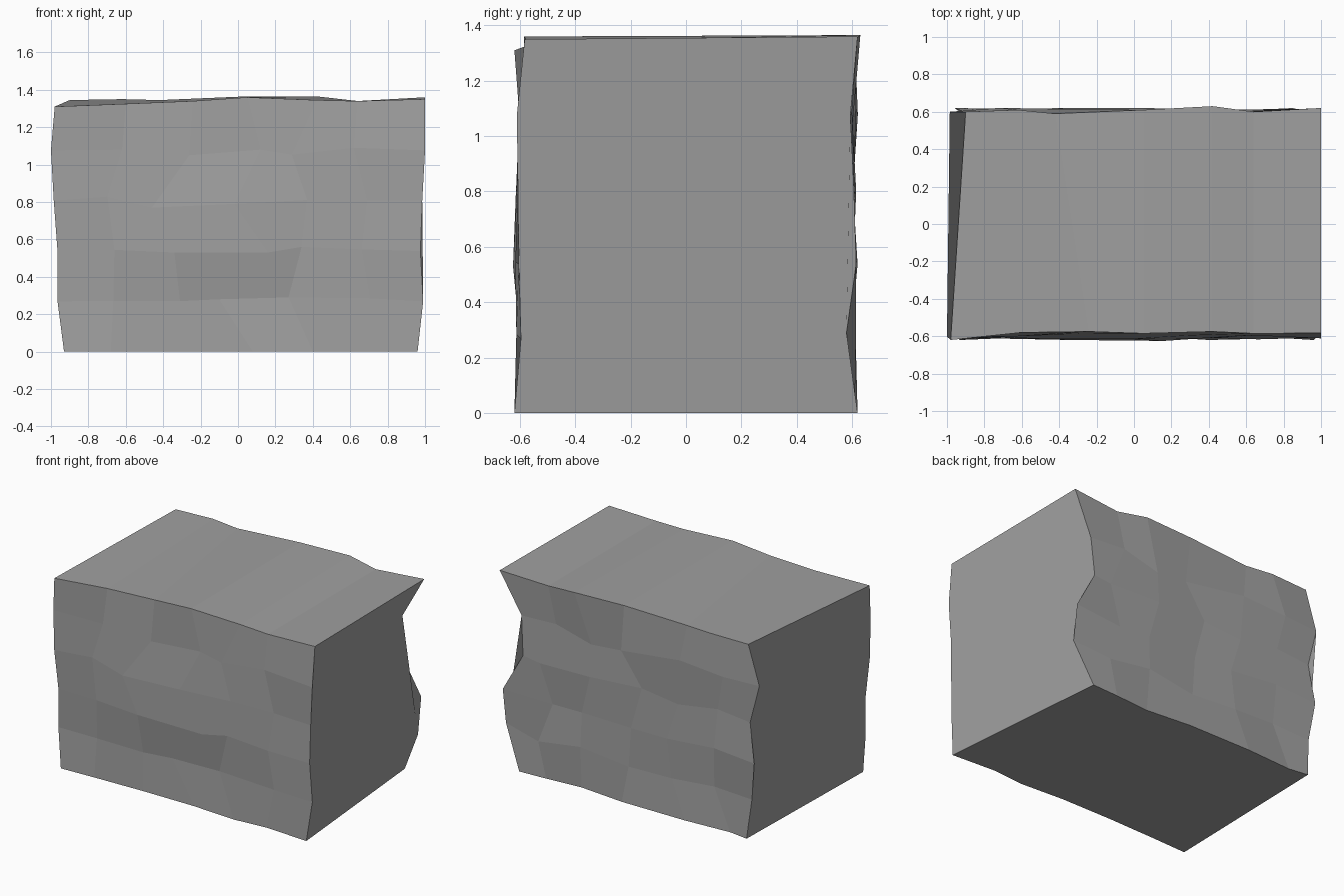
import bpy
import bmesh
import random

random.seed(4)

old = bpy.data.objects.get("Cube")
if old:
    bpy.data.objects.remove(old, do_unlink=True)

COLS, ROWS, HEIGHT = 6, 5, 1.345


def grey_stone():
    mat = bpy.data.materials.new("grey_stone")
    mat.use_nodes = True
    colour = (0.35, 0.35, 0.35, 1.0)
    mat.diffuse_color = colour
    mat.node_tree.nodes["Principled BSDF"].inputs["Base Color"].default_value = colour
    return mat


def rough_wall(bm, depth, left, right, bottom, top, chips):
    """Grid of chipped facets: measured rim, gently jittered interior."""
    grid = []
    for r in range(ROWS + 1):
        row = []
        for c in range(COLS + 1):
            t = c / COLS
            x = left[r] + (right[r] - left[r]) * t
            y = depth + random.uniform(-0.014, 0.014)
            z = HEIGHT * r / ROWS
            if r == 0:
                x, y = bottom[c]
            elif r == ROWS:
                x, y, z = top[c]
            elif (r, c) in chips:
                x, y, z = chips[r, c]
            elif 0 < c < COLS:
                x += random.uniform(-0.05, 0.05)
                z += random.uniform(-0.025, 0.025)
            row.append(bm.verts.new((x, y, z)))
        grid.append(row)
    for r in range(ROWS):
        for c in range(COLS):
            bm.faces.new((grid[r][c], grid[r][c + 1], grid[r + 1][c + 1], grid[r + 1][c]))
    return grid


bm = bmesh.new()

# Front wall
front = rough_wall(
    bm, -0.605,
    left=(-0.93, -0.965, -0.965, -0.985, -1.0, -0.98),
    right=(0.96, 0.99, 0.975, 0.985, 1.0, 1.0),
    bottom=((-0.93, -0.62), (-0.68, -0.61), (-0.31, -0.6), (0.08, -0.6),
            (0.4, -0.62), (0.64, -0.6), (0.96, -0.62)),
    top=((-0.98, -0.62, 1.31), (-0.6, -0.58, 1.325), (-0.24, -0.575, 1.34),
         (0.05, -0.585, 1.36), (0.42, -0.575, 1.345), (0.64, -0.585, 1.34),
         (1.0, -0.583, 1.35)),
    chips={(1, 2): (-0.31, -0.6, 0.27), (1, 3): (-0.1, -0.585, 0.28),
           (1, 4): (0.27, -0.59, 0.29), (2, 2): (-0.34, -0.62, 0.53),
           (2, 3): (0.16, -0.625, 0.53), (2, 4): (0.34, -0.605, 0.56),
           (3, 2): (-0.46, -0.615, 0.77), (3, 3): (-0.02, -0.615, 0.79),
           (4, 1): (-0.62, -0.6, 1.08), (4, 2): (-0.26, -0.585, 1.05),
           (4, 3): (0.12, -0.585, 1.08), (4, 5): (0.62, -0.595, 1.09)})

# Back wall
back = rough_wall(
    bm, 0.607,
    left=(-0.9, -0.925, -0.96, -0.916, -0.985, -0.9),
    right=(0.85, 0.98, 0.98, 0.83, 0.85, 1.0),
    bottom=((-0.9, 0.62), (-0.76, 0.6), (-0.42, 0.62), (0.06, 0.62),
            (0.39, 0.59), (0.65, 0.61), (0.85, 0.62)),
    top=((-0.9, 0.6, 1.345), (-0.62, 0.61, 1.35), (-0.42, 0.59, 1.345),
         (0.05, 0.61, 1.365), (0.42, 0.63, 1.365), (0.64, 0.6, 1.34),
         (1.0, 0.62, 1.36)),
    chips={(1, 6): (0.98, 0.58, 0.29), (4, 5): (0.58, 0.6, 1.09),
           (4, 4): (0.31, 0.6, 1.02), (4, 3): (0.08, 0.6, 1.04),
           (3, 5): (0.7, 0.61, 0.79), (3, 4): (0.31, 0.615, 0.8)})

# Top strips, flat sides and flat base
for c in range(COLS):
    bm.faces.new((front[-1][c], front[-1][c + 1], back[-1][c + 1], back[-1][c]))
bm.faces.new(front[0] + back[0][::-1])
for c in (0, COLS):
    bm.faces.new([row[c] for row in front] + [row[c] for row in reversed(back)])

bmesh.ops.recalc_face_normals(bm, faces=bm.faces[:])
mesh = bpy.data.meshes.new("stone_block")
bm.to_mesh(mesh)
bm.free()
mesh.materials.append(grey_stone())
block = bpy.data.objects.new("stone_block", mesh)
bpy.context.collection.objects.link(block)
